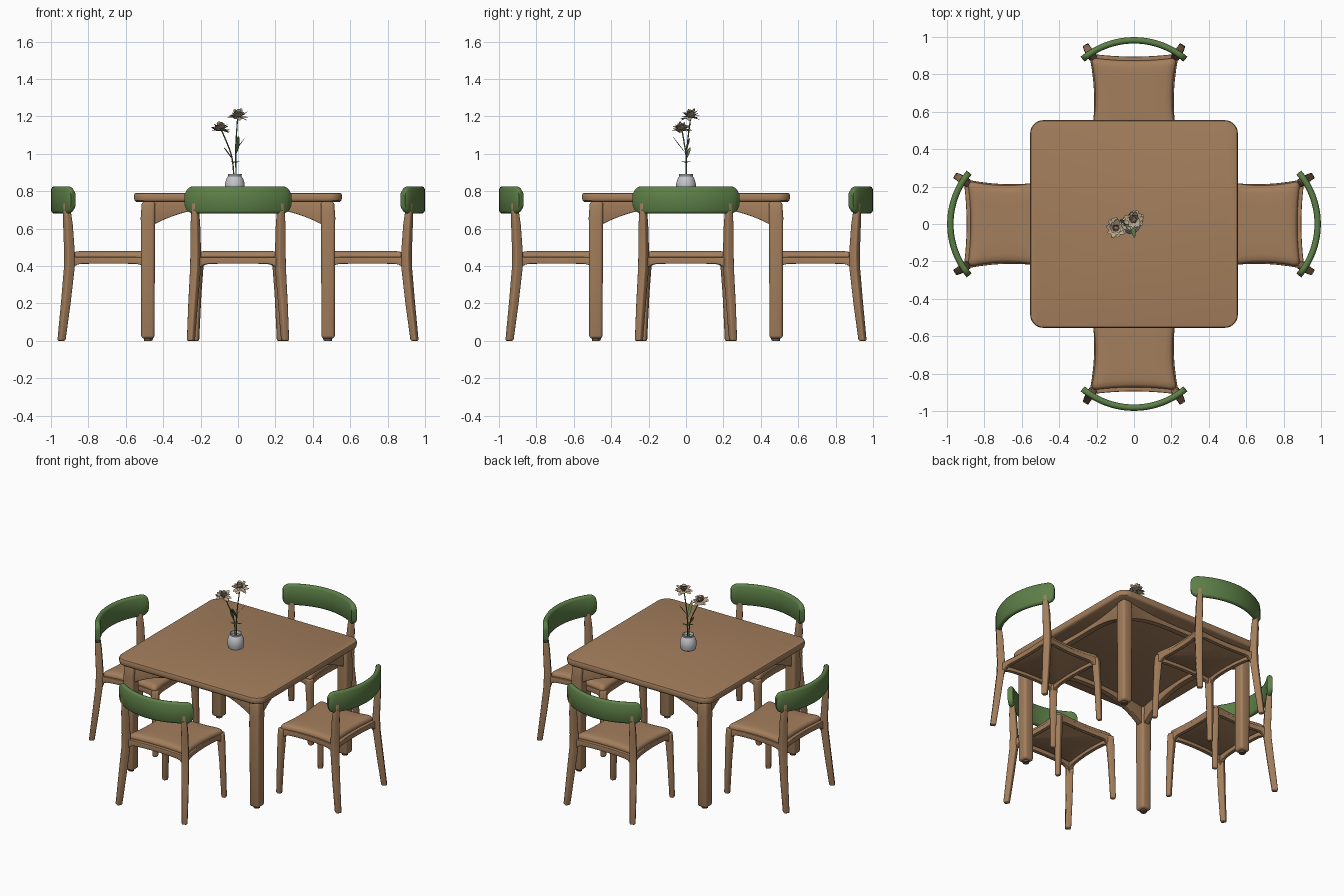
import bpy, bmesh, math, random
from mathutils import Vector, Matrix

if "Cube" in bpy.data.objects:
    bpy.data.objects.remove(bpy.data.objects["Cube"])

random.seed(4)

def material(name, c):
    m = bpy.data.materials.new(name)
    m.diffuse_color = (*c, 1)
    m.use_nodes = True
    m.node_tree.nodes["Principled BSDF"].inputs["Base Color"].default_value = m.diffuse_color
    return m

WOOD = material("light wood", (0.37, 0.21, 0.108))
GREEN = material("green paint", (0.11, 0.215, 0.065))
GLASS = material("pale grey glass", (0.55, 0.56, 0.58))
STEM = material("stem green", (0.12, 0.18, 0.06))
PETAL = material("cream petal", (0.50, 0.40, 0.27))
CORE = material("brown flower heart", (0.33, 0.16, 0.08))
GLIDE = material("dark glide", (0.12, 0.09, 0.07))

def finish(name, bm, mat, bevel=0.0, angle=40):
    bmesh.ops.recalc_face_normals(bm, faces=bm.faces)
    me = bpy.data.meshes.new(name)
    bm.to_mesh(me)
    bm.free()
    me.materials.append(mat)
    ob = bpy.data.objects.new(name, me)
    bpy.context.collection.objects.link(ob)
    bpy.context.view_layer.objects.active = ob
    ob.select_set(True)
    if bevel:
        b = ob.modifiers.new("bevel", 'BEVEL')
        b.width, b.segments, b.limit_method = bevel, 3, 'ANGLE'
        b.angle_limit = math.radians(40)
        bpy.ops.object.modifier_apply(modifier="bevel")
    bpy.ops.object.shade_smooth_by_angle(angle=math.radians(angle))
    ob.select_set(False)
    return ob

def loft(name, rings, mat, bevel=0.0, angle=40):
    bm = bmesh.new()
    vs = [[bm.verts.new(p) for p in r] for r in rings]
    n = len(rings[0])
    for a, b in zip(vs, vs[1:]):
        for i in range(n):
            bm.faces.new((a[i], a[(i + 1) % n], b[(i + 1) % n], b[i]))
    bm.faces.new(vs[0])
    bm.faces.new(vs[-1])
    return finish(name, bm, mat, bevel, angle)

def leg(name, stations, turn=0.0, bevel=0.008):
    # stations: x, y, z, half size; square section turned about z
    rings = []
    for x, y, z, h in stations:
        rings.append([(x + h * 1.414 * math.cos(turn + math.pi * (k + .5) / 2),
                       y + h * 1.414 * math.sin(turn + math.pi * (k + .5) / 2), z) for k in range(4)])
    return loft(name, rings, WOOD, bevel)

def rail(name, p0, p1, bow, thick, low, top, drop, power):
    # rail bowed in plan, arched along its lower edge
    p0, p1 = Vector(p0), Vector(p1)
    d = (p1 - p0).normalized()
    nrm = Vector((-d.y, d.x))
    rings = []
    for i in range(25):
        t = -1 + i / 12
        c = p0.lerp(p1, (t + 1) / 2) + nrm * bow * (1 - t * t)
        zb = low - drop * abs(t) ** power
        a, b = c + nrm * thick / 2, c - nrm * thick / 2
        rings.append([(a.x, a.y, zb), (a.x, a.y, top), (b.x, b.y, top), (b.x, b.y, zb)])
    return loft(name, rings, WOOD, 0.004)

def outline(hx, hy, r, z, n=8):
    pts = []
    for k, (sx, sy) in enumerate(((1, 1), (-1, 1), (-1, -1), (1, -1))):
        for i in range(n + 1):
            a = math.pi / 2 * (k + i / n)
            pts.append((sx * (hx - r) + r * math.cos(a), sy * (hy - r) + r * math.sin(a), z))
    return pts

# Table top
loft("table_top", [outline(h, h, .07, z) for h, z in
     ((.545, .743), (.553, .75), (.555, .76), (.555, .782), (.552, .788), (.546, .79))], WOOD)

# Table legs, glides and arched aprons
for k in range(4):
    R = Matrix.Rotation(k * math.pi / 2, 4, 'Z')
    ob = leg("table_leg", [(.482, .482, .012, .036), (.482, .482, .66, .038), (.478, .478, .745, .036)], 0, .016)
    ob.matrix_world = R
    ob = loft("table_glide", [[(.482 + .02 * math.cos(a * math.pi / 8), .482 + .02 * math.sin(a * math.pi / 8), z)
                               for a in range(16)] for z in (0, .014)], GLIDE)
    ob.matrix_world = R
    ob = rail("table_apron", (-.47, -.482), (.47, -.482), .05, .04, .715, .745, .105, 2.6)
    ob.matrix_world = R

# Chair, built once at the front
chair = []
for s in (-1, 1):
    chair.append(leg("rear_leg", [(s * .252, -.944, 0, .018), (s * .240, -.921, .2, .021),
                                  (s * .228, -.903, .38, .023), (s * .226, -.901, .47, .023),
                                  (s * .228, -.909, .62, .021), (s * .229, -.918, .74, .015)], s * .55))
    chair.append(leg("front_leg", [(s * .226, -.474, 0, .016), (s * .218, -.480, .25, .019),
                                   (s * .212, -.484, .38, .022), (s * .208, -.487, .448, .022)], s * .4))
    chair.append(rail("side_rail", (s * .212, -.488), (s * .225, -.895), -s * .018, .026, .412, .447, .05, 12))
chair.append(rail("rear_rail", (-.22, -.896), (.22, -.896), .014, .026, .412, .447, .05, 12))
chair.append(rail("front_rail", (-.21, -.484), (.21, -.484), -.012, .026, .412, .447, .05, 12))

# Seat pad with hollow sides
def seat_ring(scale, z):
    pts = []
    for x, y, _ in outline(1, 1, .14, 0, 4):
        pts.append((x, y))
    dense = []
    for a, b in zip(pts, pts[1:] + pts[:1]):
        m = 8 if math.dist(a, b) > .5 else 1
        dense += [(a[0] + (b[0] - a[0]) * i / m, a[1] + (b[1] - a[1]) * i / m) for i in range(m)]
    return [(scale * u * (.228 - .024 * (1 - v * v)), -.68 + scale * v * (.207 - .016 * (1 - u * u)), z)
            for u, v in dense]
chair.append(loft("seat", [seat_ring(s, z) for s, z in
             ((.94, .434), (1, .442), (1.01, .455), (.985, .468), (.93, .476), (.8, .48), (.5, .481))], WOOD, 0, 60))

# Curved backrest with rounded ends
rings = []
RAD, AM, RC = .424, .705, .045
for i in range(41):
    a = AM * math.sin(math.pi / 2 * (-1 + i / 20))
    d = RAD * (AM - abs(a))
    hh = .073 if d > RC else .073 - RC + math.sqrt(max(0, RC * RC - (RC - d) ** 2))
    ring = []
    for dr, dz in ((-.017, -.8), (-.017, .8), (-.010, .96), (0, 1), (.010, .96), (.017, .8),
                   (.017, -.8), (.010, -.96), (0, -1), (-.010, -.96)):
        r = RAD + dr
        ring.append((r * math.sin(a), -.982 + RAD - r * math.cos(a), .753 + dz * hh))
    rings.append(ring)
chair.append(loft("backrest", rings, GREEN, 0, 50))

# Repeat the chair round the table
for ob in chair:
    for k in range(1, 4):
        c = bpy.data.objects.new(ob.name, ob.data)
        bpy.context.collection.objects.link(c)
        c.matrix_world = Matrix.Rotation(k * math.pi / 2, 4, 'Z')

# Vase
VX = -.017
loft("vase", [[(VX + r * math.cos(a * math.pi / 16), r * math.sin(a * math.pi / 16), z) for a in range(32)]
     for r, z in ((.040, .79), (.047, .795), (.053, .82), (.052, .845), (.044, .868), (.036, .88), (.038, .892),
                  (.033, .892), (.030, .875))], GLASS)

# Flower stems
def stem(name, pts, r):
    cu = bpy.data.curves.new(name, 'CURVE')
    cu.dimensions = '3D'
    cu.bevel_depth, cu.bevel_resolution = r, 2
    sp = cu.splines.new('BEZIER')
    sp.bezier_points.add(len(pts) - 1)
    for b, p in zip(sp.bezier_points, pts):
        b.co = p
        b.handle_left_type = b.handle_right_type = 'AUTO'
    cu.materials.append(STEM)
    bpy.context.collection.objects.link(bpy.data.objects.new(name, cu))

stem("tall_stem", [(-.01, 0, .86), (-.012, .005, 1.02), (-.002, .025, 1.20)], .0035)
stem("short_stem", [(-.02, 0, .86), (-.035, 0, .99), (-.06, -.01, 1.06), (-.09, -.022, 1.13)], .0035)

# Petals and leaves share one curved blade
def blade(bm, base, az, elev, length, width, curl):
    out, tan = Vector((math.cos(az), math.sin(az), 0)), Vector((-math.sin(az), math.cos(az), 0))
    g = []
    for i in range(6):
        s = i / 5
        w = width * math.sin(math.pi * (.08 + .84 * s) ** 1.1)
        g.append([bm.verts.new(Vector(base) + out * length * s * math.cos(elev) + tan * t * w
                 + Vector((0, 0, length * math.sin(elev) * s + curl * s * s + .25 * w * t * t))) for t in (-1, -.5, 0, .5, 1)])
    for a, b in zip(g, g[1:]):
        for j in range(4):
            bm.faces.new((a[j], a[j + 1], b[j + 1], b[j]))

for name, c in (("tall", (0, .022, 1.195)), ("short", (-.095, -.022, 1.125))):
    bm = bmesh.new()
    for n, elev, length, curl in ((9, -.1, .054, .004), (9, .35, .052, .004), (8, .8, .050, -.004), (6, 1.2, .044, 0)):
        for k in range(n):
            blade(bm, c, k * 2 * math.pi / n + random.uniform(-.25, .25), elev + random.uniform(-.2, .2),
                  length * random.uniform(.85, 1.1), .017, curl + random.uniform(-.012, .008))
    finish(name + "_flower", bm, PETAL)
    bm = bmesh.new()
    bmesh.ops.create_icosphere(bm, subdivisions=2, radius=.016,
                               matrix=Matrix.Translation((c[0], c[1], c[2] + .018)))
    finish(name + "_flower_heart", bm, CORE)

# Leaves
bm = bmesh.new()
blade(bm, (-.01, .0, 1.0), -1.4, .85, .11, .012, .01)
blade(bm, (-.03, 0, .97), 2.7, .9, .08, .010, 0)
blade(bm, (-.01, 0, 1.02), .4, .9, .08, .006, 0)
for k in range(4):
    blade(bm, (-.014, 0, .952), k * 1.57 + .5, .2, .036, .008, 0)
finish("leaves", bm, STEM)
